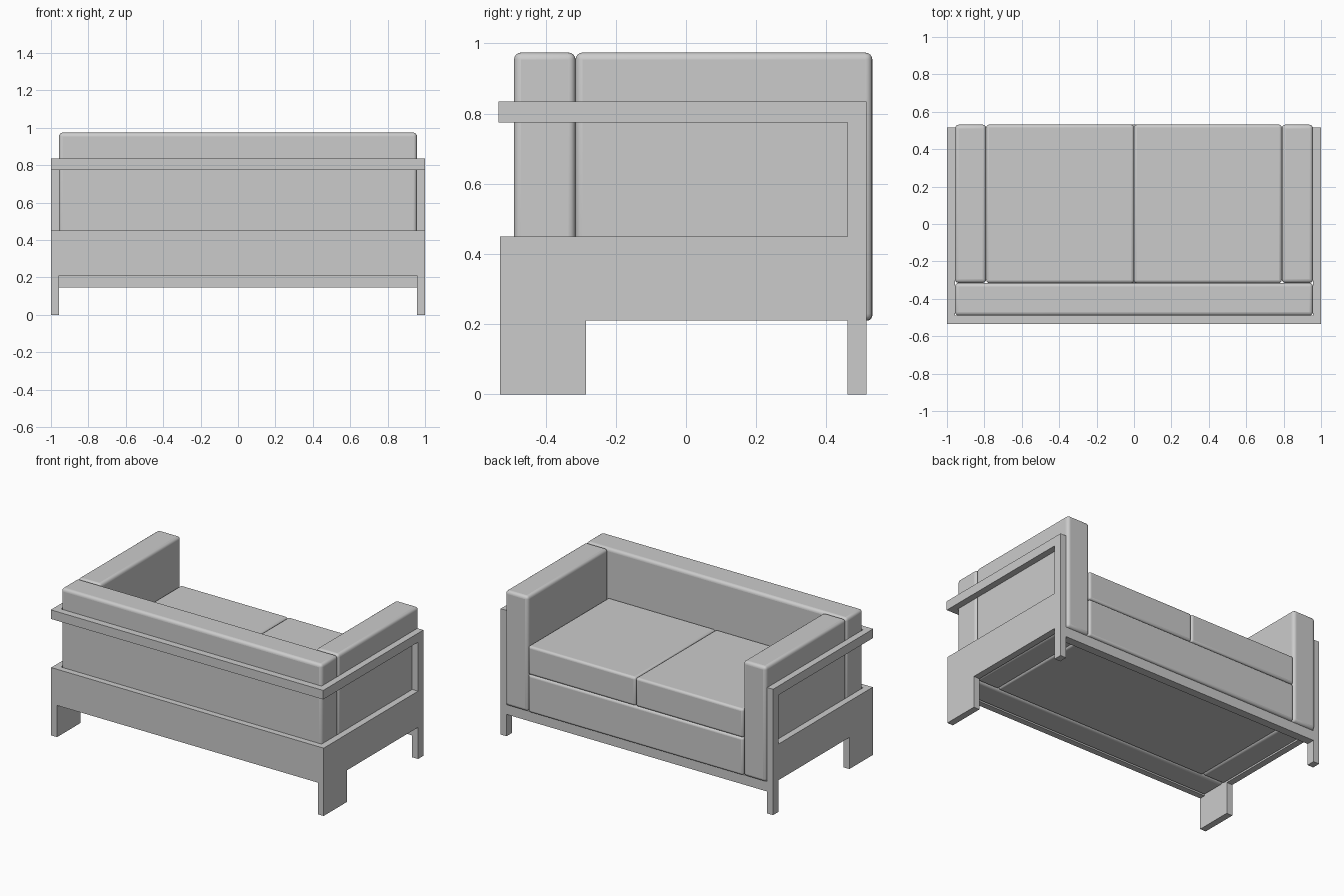
import bpy, math

cube = bpy.data.objects.get("Cube")
if cube:
    bpy.data.objects.remove(cube, do_unlink=True)

grey = bpy.data.materials.new("plain grey")
grey.use_nodes = True
colour = (0.6, 0.6, 0.6, 1)
grey.diffuse_color = colour
grey.node_tree.nodes["Principled BSDF"].inputs["Base Color"].default_value = colour


def box(name, x, y, z, radius=0):
    """Box between (min, max) pairs, with rounded edges for cushions."""
    bpy.ops.mesh.primitive_cube_add(size=1, location=[sum(p) / 2 for p in (x, y, z)])
    ob = bpy.context.object
    ob.name = name
    ob.scale = [p[1] - p[0] for p in (x, y, z)]
    bpy.ops.object.transform_apply(location=False, rotation=False, scale=True)
    ob.data.materials.append(grey)
    if radius:
        bevel = ob.modifiers.new("soft edges", "BEVEL")
        bevel.width = radius
        bevel.segments = 4
        bpy.ops.object.shade_smooth_by_angle(angle=math.radians(40))
    return ob


def prism(name, outline, x):
    """Side-view outline of (y, z) points extruded between two x values."""
    n = len(outline)
    verts = [(px, y, z) for px in x for y, z in outline]
    faces = [tuple(reversed(range(n))), tuple(range(n, 2 * n))]
    faces += [(i, (i + 1) % n, n + (i + 1) % n, n + i) for i in range(n)]
    mesh = bpy.data.meshes.new(name)
    mesh.from_pydata(verts, [], faces)
    mesh.materials.append(grey)
    ob = bpy.data.objects.new(name, mesh)
    bpy.context.collection.objects.link(ob)
    return ob


# Side frame outline: wide rear leg, panel, slim front post and arm rail
BACK, FRONT, POST = -0.53, 0.515, 0.46
side_outline = [
    (BACK, 0), (-0.285, 0), (-0.285, 0.21), (POST, 0.21), (POST, 0), (FRONT, 0),
    (FRONT, 0.835), (-0.535, 0.835), (-0.535, 0.775), (POST, 0.775),
    (POST, 0.45), (BACK, 0.45),
]

for side, s in (("left", 1), ("right", -1)):
    def span(a, b):
        return tuple(sorted((s * a, s * b)))

    prism(side + "_side_frame", side_outline, span(0.957, 1))
    box(side + "_arm_cushion", span(0.79, 0.957), (-0.315, 0.531), (0.21, 0.974), 0.02)
    box(side + "_seat_cushion", span(0, 0.79), (-0.315, 0.531), (0.46, 0.65), 0.015)

# Cross members of the frame
box("back_panel", (-0.957, 0.957), (BACK, -0.49), (0.21, 0.45))
box("back_rail", (-0.957, 0.957), (-0.535, -0.49), (0.775, 0.835))
box("front_rail", (-0.957, 0.957), (POST, FRONT), (0.145, 0.21))

# Long upholstered parts
box("back_cushion", (-0.957, 0.957), (-0.49, -0.315), (0.21, 0.974), 0.02)
box("seat_base", (-0.79, 0.79), (-0.315, 0.531), (0.21, 0.46), 0.015)
